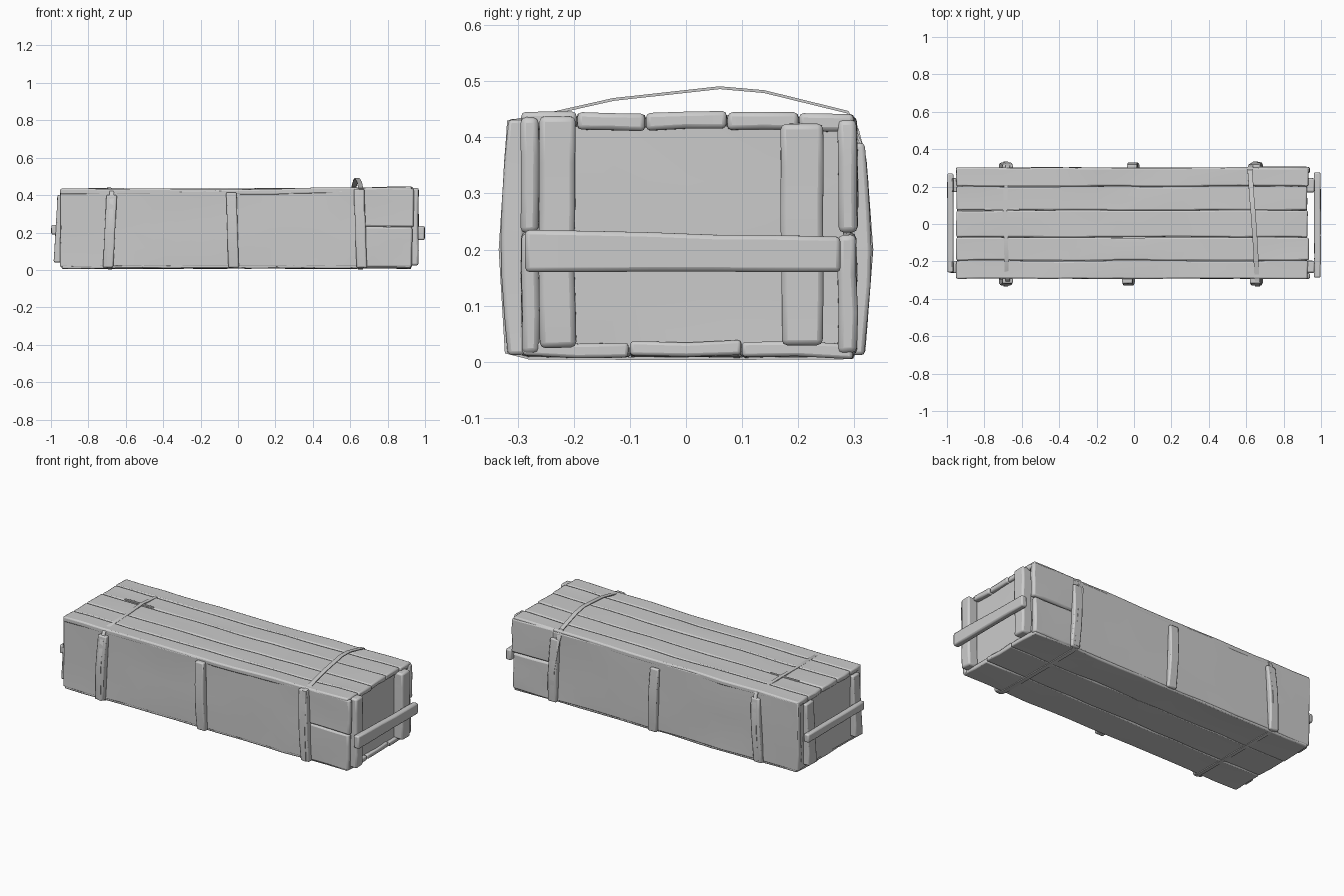
import bpy, bmesh, math
from mathutils import Vector, Matrix, noise

if "Cube" in bpy.data.objects:
    bpy.data.objects.remove(bpy.data.objects["Cube"])


def finish(name, bm, bevel=0.0):
    bmesh.ops.recalc_face_normals(bm, faces=bm.faces)
    me = bpy.data.meshes.new(name)
    bm.to_mesh(me)
    bm.free()
    ob = bpy.data.objects.new(name, me)
    bpy.context.collection.objects.link(ob)
    if bevel:
        m = ob.modifiers.new("worn_edges", 'BEVEL')
        m.width, m.segments, m.limit_method = bevel, 2, 'ANGLE'
        m.angle_limit = math.radians(50)
    bpy.context.view_layer.objects.active = ob
    ob.select_set(True)
    bpy.ops.object.shade_smooth_by_angle(angle=math.radians(40))
    ob.select_set(False)
    return ob


def board(name, lo, hi, cuts=(0, 0, 0), wobble=0.003, bevel=0.006, shape=None):
    """Worn board between two corners, cut along each axis and made uneven."""
    lo, hi = Vector(lo), Vector(hi)
    size = hi - lo
    bm = bmesh.new()
    bmesh.ops.create_cube(bm, size=1)
    for v in bm.verts:
        v.co = (lo + hi) / 2 + Vector(a * b for a, b in zip(v.co, size))
    for axis, n in enumerate(cuts):
        normal = Vector((0, 0, 0))
        normal[axis] = 1
        for i in range(1, n + 1):
            p = lo.copy()
            p[axis] += size[axis] * i / (n + 1)
            bmesh.ops.bisect_plane(bm, geom=bm.verts[:] + bm.edges[:] + bm.faces[:],
                                   plane_co=p, plane_no=normal)
    for v in bm.verts:
        p = v.co.copy()
        v.co += noise.noise_vector(Vector((p.x * 4, p.y * 9, p.z * 9)) + lo * 3) * wobble
        if shape:
            v.co += Vector(shape(p))
    return finish(name, bm, bevel)


def lid_rise(p):
    # the lid climbs slightly towards the right end
    return (0, 0, 0.012 * max(0, p.x))


# Lid planks, with uneven right ends
lid = [(-0.292, -0.197, 0.93), (-0.195, -0.072, 0.935), (-0.070, 0.072, 0.93),
       (0.074, 0.200, 0.925), (0.202, 0.300, 0.93)]
for i, (a, b, end) in enumerate(lid):
    board(f"lid_plank_{i}", (-0.95, a, 0.402), (end, b, 0.433), (14, 1, 0),
          0.005, 0.008, lid_rise)

# Bottom planks
for i, (a, b) in enumerate([(-0.29, -0.10), (-0.098, 0.10), (0.102, 0.298)]):
    board(f"bottom_plank_{i}", (-0.94, a, 0.008), (0.925, b, 0.035), (12, 1, 0), 0.006)

# Side walls: long panel plus the two short end boards at the right
board("front_wall", (-0.95, -0.291, 0.018), (0.67, -0.262, 0.425), (12, 0, 3), 0.006)
board("back_wall", (-0.95, 0.270, 0.018), (0.67, 0.301, 0.425), (12, 0, 3), 0.006)
for label, a, b in (("front", -0.294, -0.262), ("back", 0.270, 0.304)):
    board(f"{label}_end_board_low", (0.66, a, 0.015), (0.93, b, 0.229), (3, 0, 2), 0.006, 0.01)
    board(f"{label}_end_board_high", (0.66, a, 0.231), (0.94, b, 0.436), (3, 0, 2), 0.006, 0.01)

# Recessed end panels
board("right_end_panel", (0.88, -0.27, 0.025), (0.908, 0.28, 0.42), (0, 3, 3), 0.008, 0)
board("left_end_panel", (-0.945, -0.27, 0.025), (-0.92, 0.28, 0.42), (0, 3, 3), 0.006, 0)

# Vertical battens and carrying bars on both ends
for i, (a, b, lo, hi) in enumerate([(-0.262, -0.198, 0.025, 0.437),
                                    (0.170, 0.245, 0.03, 0.425)]):
    board(f"right_end_batten_{i}", (0.90, a, lo), (0.965, b, hi), (0, 0, 4), 0.004, 0.01)
    board(f"left_end_batten_{i}", (-0.965, a, 0.04), (-0.94, b, 0.40), (0, 0, 4), 0.003, 0.007,
          lambda p: (-0.02 * (0.40 - p.z) / 0.36 if p.x < -0.95 else 0, 0, 0))
board("right_carry_bar", (0.963, -0.288, 0.160), (0.998, 0.275, 0.235), (0, 4, 0),
      0.003, 0.008, lambda p: (0, 0, -0.012 * (p.y + 0.28) / 0.56 if p.z > 0.2 else 0))
board("left_carry_bar", (-0.998, -0.26, 0.190), (-0.965, 0.27, 0.240), (0, 4, 0), 0.003, 0.008)

# Upright battens on the long sides, bowed outward and slightly leaning
ups = [(-0.685, 0.40, 0.02), (-0.030, 0.415, -0.012), (0.655, 0.432, -0.015)]
for s, label in ((-1, "front"), (1, "back")):
    for i, (x, top, lean) in enumerate(ups):
        if s > 0:
            top, x = min(top, 0.39), x + 0.025 * (i == 1)
        inner, outer = (0.288, 0.318) if s < 0 else (0.296, 0.318)

        def bow(p, s=s, top=top, lean=lean, inner=inner):
            t = (p.z - 0.012) / (top - 0.012)
            out = abs(p.y) > inner + 0.005
            return (lean * (t - 0.5), s * 0.012 * math.sin(math.pi * t) * out, 0)
        y = sorted((s * inner, s * outer))
        board(f"{label}_batten_{i}", (x - 0.028, y[0], 0.012), (x + 0.028, y[1], top),
              (0, 0, 5), 0.002, 0.007, bow)


def strap(name, path, width, thick=0.005):
    """Thin closed band swept through x, y, z points."""
    pts = [Vector(p) for p in path]
    mid = Vector((0, 0, 0.22))
    bm = bmesh.new()
    rings = []
    for i, p in enumerate(pts):
        t = pts[(i + 1) % len(pts)] - pts[i - 1]
        n = Vector((0, -t.z, t.y)).normalized()
        if n.dot(Vector((0, p.y, p.z - mid.z))) < 0:
            n = -n
        w = Vector((width / 2, 0, 0))
        rings.append([bm.verts.new(q) for q in
                      (p - w, p + w, p + w - n * thick, p - w - n * thick)])
    for i, r in enumerate(rings):
        q = rings[(i + 1) % len(rings)]
        for k in range(4):
            bm.faces.new((r[k], r[(k + 1) % 4], q[(k + 1) % 4], q[k]))
    return finish(name, bm)


# Loose strap at the right, arching over the lid
strap("loose_strap", [(0.66, -0.319, 0.43), (0.655, -0.25, 0.443), (0.65, -0.13, 0.470),
                      (0.637, 0.06, 0.491), (0.63, 0.14, 0.484), (0.62, 0.29, 0.447),
                      (0.625, 0.318, 0.38), (0.65, 0.333, 0.2), (0.66, 0.32, 0.02),
                      (0.655, 0.28, 0.004), (0.655, 0.0, 0.003), (0.655, -0.28, 0.004),
                      (0.66, -0.323, 0.015), (0.66, -0.334, 0.2)], 0.026)

# Tight strap at the left, sagging into the lid seams
strap("tight_strap", [(-0.675, -0.30, 0.415), (-0.68, -0.28, 0.432), (-0.685, -0.07, 0.434),
                      (-0.69, 0.08, 0.440), (-0.685, 0.2, 0.434), (-0.68, 0.29, 0.432),
                      (-0.675, 0.308, 0.415), (-0.675, 0.322, 0.36), (-0.685, 0.334, 0.2),
                      (-0.69, 0.32, 0.02), (-0.685, 0.28, 0.004), (-0.685, 0, 0.003),
                      (-0.685, -0.28, 0.004), (-0.69, -0.322, 0.015),
                      (-0.685, -0.334, 0.2), (-0.675, -0.320, 0.38)], 0.022)

# Twisted strap end lying along the lid
board("strap_tie", (-0.80, 0.073, 0.430), (-0.61, 0.085, 0.438), (5, 0, 0), 0.004, 0.002)
